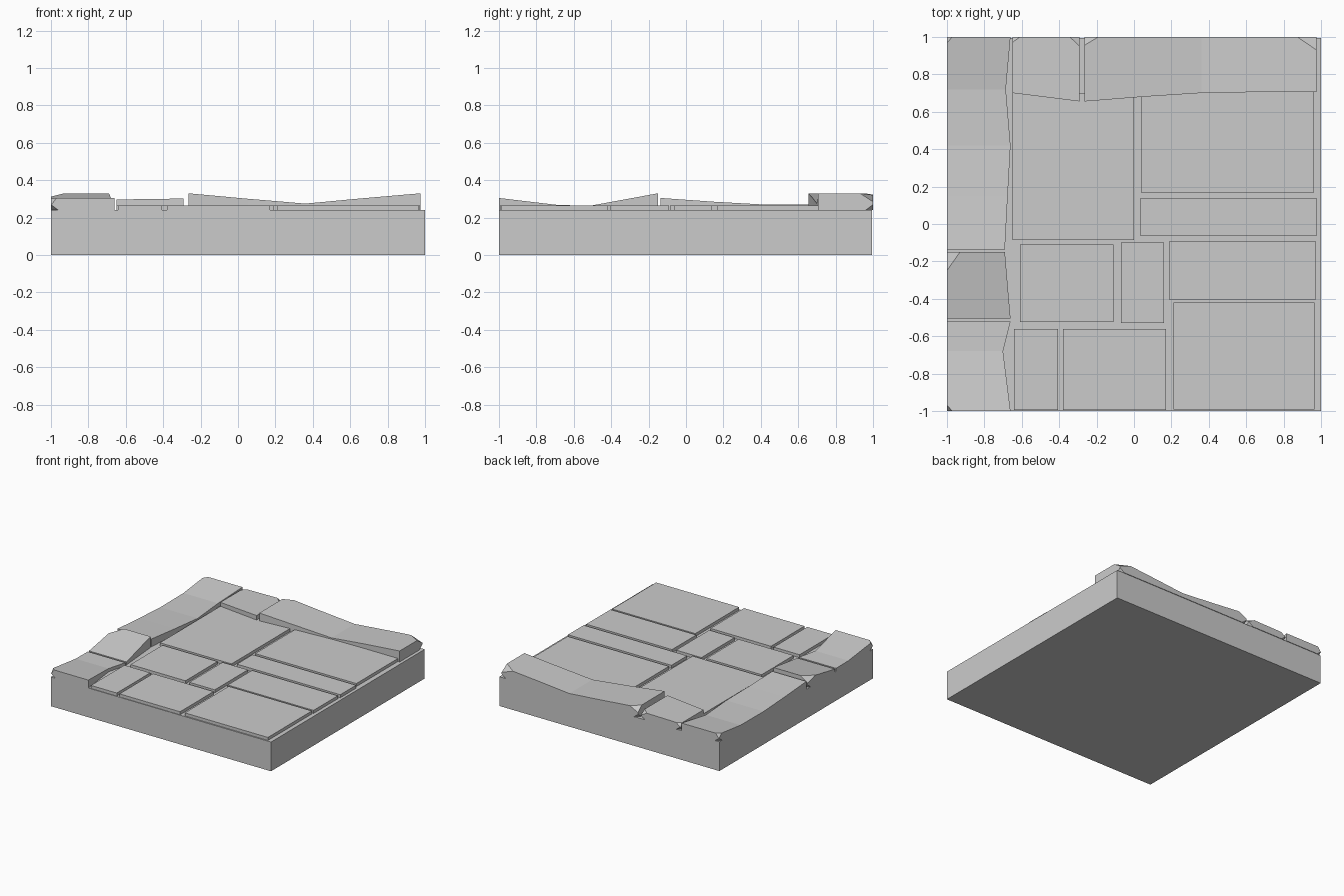
import bpy, bmesh
from mathutils import Vector

if "Cube" in bpy.data.objects:
    bpy.data.objects.remove(bpy.data.objects["Cube"])

BASE_TOP = 0.24
TILE_TOP = 0.265


def finish(bm, name):
    bmesh.ops.recalc_face_normals(bm, faces=bm.faces)
    mesh = bpy.data.meshes.new(name)
    bm.to_mesh(mesh)
    bm.free()
    bpy.context.collection.objects.link(bpy.data.objects.new(name, mesh))


def box(name, x0, x1, y0, y1, z0, z1):
    bm = bmesh.new()
    bmesh.ops.create_cube(bm, size=1)
    for v in bm.verts:
        v.co = (x0 if v.co.x < 0 else x1, y0 if v.co.y < 0 else y1,
                z0 if v.co.z < 0 else z1)
    finish(bm, name)


def cut(bm, a, b, c, corner):
    """Slice off the stone corner lying beyond the plane a, b, c."""
    a, b, c, corner = map(Vector, (a, b, c, corner))
    n = (b - a).cross(c - a).normalized()
    if n.dot(corner - a) < 0:
        n = -n
    bmesh.ops.bisect_plane(bm, geom=bm.verts[:] + bm.edges[:] + bm.faces[:],
                           plane_co=a, plane_no=n, clear_outer=True)
    bmesh.ops.holes_fill(bm, edges=[e for e in bm.edges if e.is_boundary], sides=0)


def stone(name, side, stations, chips):
    """Edge stone swept through (position, inner edge, top height) stations.
    Chips are (end index, size along, size across, edge drop, depth)."""
    def place(t, s, z):
        return (s, t, z) if side == 'left' else (t, s, z)
    outer = -1.0 if side == 'left' else 1.0
    bm = bmesh.new()
    rings = [[bm.verts.new(place(t, s, z)) for s, z in
              ((outer, BASE_TOP), (inner, BASE_TOP), (inner, top), (outer, top))]
             for t, inner, top in stations]
    for r, q in zip(rings, rings[1:]):
        for i in range(4):
            j = (i + 1) % 4
            bm.faces.new((r[i], r[j], q[j], q[i]))
    bm.faces.new(rings[0])
    bm.faces.new(rings[-1])
    for end, along, across, drop, depth in chips:
        t, _, top = stations[end]
        d = 1 if end == 0 else -1
        s = 1 if side == 'left' else -1
        # chipped top corner
        cut(bm, place(t + d * along, outer, top - drop),
            place(t, outer + s * across, top),
            place(t, outer, top - depth), place(t, outer, top))
        # undercut bottom corner
        cut(bm, place(t + d * 0.04, outer, BASE_TOP),
            place(t, outer + s * 0.04, BASE_TOP),
            place(t, outer, BASE_TOP + 0.03), place(t, outer, BASE_TOP))
    finish(bm, name)


# Ground slab
box("base_slab", -1, 1, -1, 0.995, 0, BASE_TOP)

# Flat paving tiles
tiles = [(-0.65, 0.0, -0.085, 0.70), (0.04, 0.96, 0.165, 0.71),
         (0.035, 0.975, -0.065, 0.14), (0.19, 0.97, -0.405, -0.09),
         (0.21, 0.965, -0.99, -0.42), (-0.61, -0.11, -0.525, -0.11),
         (-0.07, 0.16, -0.53, -0.10), (-0.64, -0.405, -0.995, -0.56),
         (-0.38, 0.17, -0.995, -0.56)]
for i, t in enumerate(tiles):
    box(f"paving_tile_{i + 1}", *t, BASE_TOP - 0.01, TILE_TOP)

# Raised stones along the left edge
stone("left_stone_front", 'left',
      [(-1, -0.66, 0.305), (-0.68, -0.70, 0.267), (-0.52, -0.66, 0.265)],
      [(0, 0.035, 0.03, 0, 0.04)])
stone("left_stone_middle", 'left',
      [(-0.505, -0.66, 0.265), (-0.33, -0.675, 0.297), (-0.15, -0.69, 0.33)],
      [(-1, 0.10, 0.07, 0.018, 0.045)])
stone("left_stone_back", 'left',
      [(-0.135, -0.69, 0.305), (0.15, -0.675, 0.285), (0.42, -0.66, 0.27),
       (0.72, -0.685, 0.272), (1, -0.66, 0.305)],
      [(-1, 0.035, 0.03, 0, 0.04)])

# Raised stones along the back edge
stone("back_stone_small", 'back',
      [(-0.65, 0.70, 0.297), (-0.29, 0.655, 0.302)],
      [(0, 0.04, 0.03, 0, 0.03), (-1, 0.055, 0.05, 0, 0.03)])
stone("back_stone_long", 'back',
      [(-0.265, 0.655, 0.33), (0.05, 0.68, 0.301), (0.36, 0.70, 0.275),
       (0.65, 0.705, 0.302), (0.975, 0.705, 0.33)],
      [(0, 0.075, 0.045, 0.007, 0.045), (-1, 0.105, 0.07, 0.008, 0.045)])
